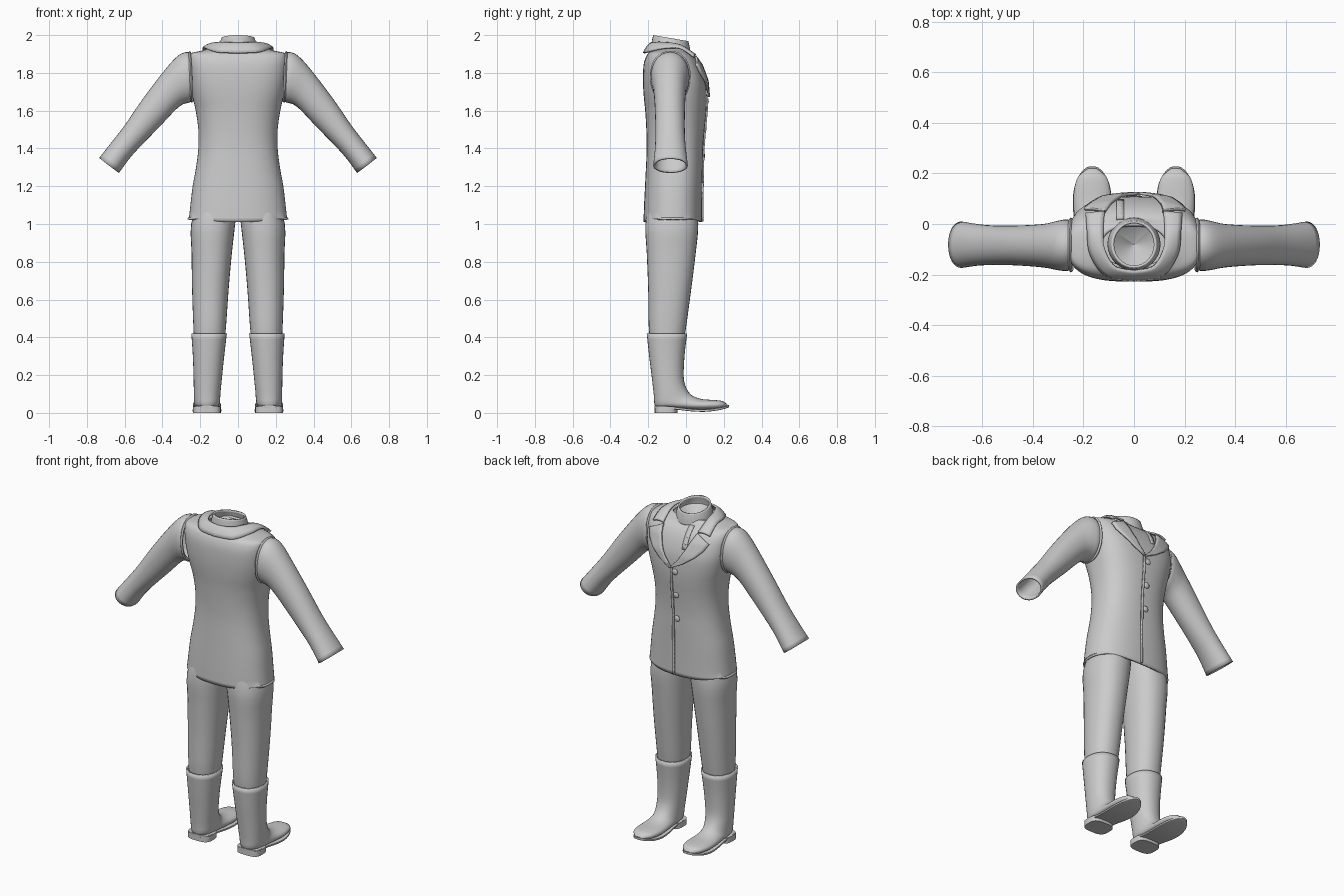
import bpy, bmesh, math
from mathutils import Vector

if "Cube" in bpy.data.objects:
    bpy.data.objects.remove(bpy.data.objects["Cube"])

cloth = bpy.data.materials.new("plain_grey")
cloth.diffuse_color = (0.6, 0.6, 0.6, 1)
cloth.use_nodes = True
cloth.node_tree.nodes["Principled BSDF"].inputs["Base Color"].default_value = cloth.diffuse_color
X, Y = Vector((1, 0, 0)), Vector((0, 1, 0))


def finish(name, bm, thick=0, offset=-1, angle=40):
    bmesh.ops.recalc_face_normals(bm, faces=bm.faces)
    me = bpy.data.meshes.new(name)
    bm.to_mesh(me)
    bm.free()
    me.materials.append(cloth)
    ob = bpy.data.objects.new(name, me)
    bpy.context.collection.objects.link(ob)
    if thick:
        mod = ob.modifiers.new("thickness", "SOLIDIFY")
        mod.thickness, mod.offset = thick, offset
    bpy.ops.object.select_all(action="DESELECT")
    ob.select_set(True)
    bpy.context.view_layer.objects.active = ob
    bpy.ops.object.shade_smooth_by_angle(angle=math.radians(angle))
    return ob


def refine(rows, k=3):
    """Catmull-Rom interpolation between rows of numbers."""
    out = []
    for i in range(len(rows) - 1):
        p0, p1, p2 = rows[max(i - 1, 0)], rows[i], rows[i + 1]
        p3 = rows[min(i + 2, len(rows) - 1)]
        for j in range(k):
            t = j / k
            out.append(tuple(0.5 * (2 * b + (c - a) * t + (2 * a - 5 * b + 4 * c - d) * t * t
                                    + (3 * b - a - 3 * c + d) * t ** 3)
                             for a, b, c, d in zip(p0, p1, p2, p3)))
    return out + [rows[-1]]


def power(v, n):
    return math.copysign(abs(v) ** (2 / n), v)


def tube(name, rows, side, seg=32, caps=(False, False), thick=0, hem=0, k=3):
    """Loft of superellipses; row = point A, point B, half width, exponent."""
    bm = bmesh.new()
    rings = []
    for i, r in enumerate(refine(rows, k)):
        a, b = Vector(r[0:3]), Vector(r[3:6])
        ring = []
        for j in range(seg):
            t = 2 * math.pi * j / seg
            s = power(math.sin(t), r[7])
            p = (a + b) / 2 + (b - a) / 2 * power(math.cos(t), r[7]) + side * r[6] * s
            if i == 0:
                p.z += hem * s * s
            ring.append(bm.verts.new(p))
        rings.append(ring)
    for r, q in zip(rings, rings[1:]):
        for j in range(seg):
            bm.faces.new((r[j], r[(j + 1) % seg], q[(j + 1) % seg], q[j]))
    if caps[0]:
        bm.faces.new(rings[0])
    if caps[1]:
        bm.faces.new(rings[-1])
    return finish(name, bm, thick)


def sheet(name, rows, thick):
    """Thin panel from a grid of points."""
    bm = bmesh.new()
    grid = [[bm.verts.new(p) for p in r] for r in rows]
    for r, q in zip(grid, grid[1:]):
        for j in range(len(r) - 1):
            bm.faces.new((r[j], r[j + 1], q[j + 1], q[j]))
    return finish(name, bm, thick, 0)


# Jacket body: height, half width, back, front, exponent
body = [(1.01, .262, -.225, .085, 2.4), (1.1, .252, -.222, .085, 2.4), (1.2, .24, -.217, .086, 2.4),
        (1.3, .222, -.212, .088, 2.4), (1.4, .21, -.208, .09, 2.4), (1.5, .21, -.21, .098, 2.4),
        (1.6, .224, -.216, .108, 2.5), (1.68, .242, -.224, .11, 2.7), (1.76, .256, -.228, .103, 2.9),
        (1.84, .262, -.225, .075, 3), (1.885, .26, -.212, .045, 3), (1.905, .248, -.198, .02, 2.8),
        (1.918, .19, -.188, .012, 2.4), (1.935, .13, -.175, .0, 2.2)]
tube("jacket_body", [(0, b, z, 0, f, z, w, n) for z, w, b, f, n in body], X,
     seg=56, thick=.012, hem=.025)


def front(x, z, lift):
    """Point on the jacket front, lifted off the cloth."""
    for p, q in zip(body, body[1:]):
        if z <= q[0] or q is body[-1]:
            t = (z - p[0]) / (q[0] - p[0])
            _, w, b, f, n = [u + (v - u) * t for u, v in zip(p, q)]
            y = (b + f) / 2 + (f - b) / 2 * max(0, 1 - abs(x / w) ** n) ** (1 / n)
            return Vector((x, y + lift, z))


# Buttoned edge of the jacket
sheet("front_edge", [[front(x, 1.013 + .667 * i / 24, .004) for x in (.014, .02, .026)]
                     for i in range(25)], .008)


def button(name, x, z, r):
    bm = bmesh.new()
    p, q = front(x, z - .01, 0), front(x, z + .01, 0)
    up = (q - p).normalized()
    rot = X.cross(up).to_track_quat("Z", "Y").to_matrix().to_4x4()
    bmesh.ops.create_uvsphere(bm, u_segments=16, v_segments=8, radius=r)
    bmesh.ops.scale(bm, vec=(1, 1, .4), verts=bm.verts)
    bmesh.ops.transform(bm, matrix=rot, verts=bm.verts)
    bmesh.ops.translate(bm, vec=front(x, z, .004), verts=bm.verts)
    finish(name, bm)


for i in range(3):
    button("jacket_button", -.005, 1.65 - .145 * i, .018)
    button("shirt_button", -.055, 1.895 - .035 * i, .009)

# Shirt placket and neckband with its funnel lining
sheet("shirt_placket", [[front(x, 1.79 + .02 * i, .003) for x in (-.07, -.055, -.04)]
                        for i in range(7)], .005)
tube("shirt_neckband", [(0, -.185, 1.92, 0, .025, 1.90, .105, 2), (0, -.182, 1.96, 0, .02, 1.935, .1, 2),
                        (0, -.174, 2.0, 0, .012, 1.968, .088, 2)], X, thick=.01)
tube("neck_lining", [(0, -.17, 1.95, 0, .01, 1.93, .09, 2),
                     (0, -.082, 1.86, 0, -.078, 1.86, .002, 2)], X, k=1, caps=(False, True))

# Turned-down collar, from the middle of the back to the notch
collar = [(0, -.185, 1.957, 0, -.224, 1.905), (.075, -.168, 1.96, .11, -.205, 1.91),
          (.115, -.1, 1.958, .172, -.12, 1.93), (.122, -.03, 1.943, .184, -.03, 1.93),
          (.116, .05, 1.893, .19, .042, 1.885)]
half = refine(collar, 5)
full = [(-r[0], r[1], r[2], -r[3], r[4], r[5]) for r in half[:0:-1]] + half
rows = []
for r in full:
    a, b = Vector(r[:3]), Vector(r[3:])
    rows.append([a.lerp(b, t / 4) + Vector((0, 0, .008 * math.sin(math.pi * t / 4))) for t in range(5)])
sheet("jacket_collar", rows, .01)

# Lapels: inner x, z and outer x, z
lapel = [(.114, 1.888, .155, 1.868), (.11, 1.873, .2, 1.845), (.098, 1.84, .182, 1.805),
         (.078, 1.79, .14, 1.76), (.045, 1.73, .075, 1.712), (.0, 1.678, .003, 1.672)]
for s in (-1, 1):
    rows = []
    for i in range(21):
        u = i / 4
        k = min(int(u), 4)
        a, b, c, d = [p + (q - p) * (u - k) for p, q in zip(lapel[k], lapel[k + 1])]
        shift = .02 * u / 5
        rows.append([front(s * (a + (c - a) * j / 5) + shift, b + (d - b) * j / 5, .011)
                     for j in range(6)])
    sheet("lapel", rows, .012)

# Sleeves: top x, z, bottom x, z, back, front
sleeve = [(.25, 1.905, .24, 1.65, -.18, .012), (.275, 1.91, .262, 1.642, -.186, .018),
          (.315, 1.893, .295, 1.632, -.182, .012), (.38, 1.825, .335, 1.6, -.172, .0),
          (.5, 1.668, .415, 1.515, -.164, -.006), (.6, 1.523, .505, 1.423, -.162, -.006),
          (.67, 1.432, .57, 1.352, -.165, .0), (.735, 1.35, .63, 1.27, -.174, .01)]
for s in (-1, 1):
    rows = []
    for a, b, c, d, lo, hi in sleeve:
        m = (lo + hi) / 2
        rows.append((s * a, m, b, s * c, m, d, (hi - lo) / 2, 2.1))
    tube("sleeve", rows, Y, thick=.01)
    # Raised seam around the armhole
    tube("armhole_seam", [(s * .248, -.083, 1.908, s * .236, -.083, 1.648, .102, 2.2),
                          (s * .255, -.083, 1.916, s * .245, -.083, 1.642, .108, 2.2),
                          (s * .262, -.083, 1.908, s * .252, -.083, 1.648, .1, 2.2)], Y)

# Trouser legs: height, inner x, outer x, back, front
leg = [(1.15, .0, .2, -.19, .05), (1.0, .015, .248, -.215, .065), (.85, .032, .246, -.208, .052),
       (.65, .05, .243, -.2, .027), (.45, .064, .236, -.197, .0), (.36, .075, .23, -.185, -.015)]
# Boot upper: back/bottom y, z, front/top y, z, centre x, half width
boot = [(-.208, .42, .006, .42, .153, .094), (-.195, .3, -.008, .3, .156, .083),
        (-.18, .18, -.012, .19, .16, .075), (-.17, .09, .0, .135, .163, .071),
        (-.163, .035, .025, .098, .164, .069), (-.12, .025, .055, .081, .165, .069),
        (-.04, .02, .085, .073, .165, .071), (.03, .016, .115, .07, .165, .074),
        (.1, .014, .15, .068, .165, .073), (.17, .018, .195, .062, .165, .058),
        (.218, .028, .22, .042, .165, .018)]
# Sole: y, bottom z, half width
sole = [(-.166, .026, .03), (-.15, .024, .058), (-.11, .024, .07), (-.04, .016, .068), (.03, .008, .074),
        (.1, .006, .077), (.16, .012, .067), (.2, .02, .047), (.222, .027, .025), (.228, .03, .008)]
for s in (-1, 1):
    tube("trouser_leg", [(s * (a + b) / 2, lo, z, s * (a + b) / 2, hi, z, (b - a) / 2, 2.2)
                         for z, a, b, lo, hi in leg], X, caps=(True, True))
    tube("boot", [(s * c, a, z, s * c, b, w, h, 2.2) for a, z, b, w, c, h in boot], X,
         caps=(False, True), thick=.008)
    tube("boot_sole", [(s * .165, y, z, s * .165, y, z + .013, h, 8) for y, z, h in sole], X,
         seg=24, caps=(True, True))
    tube("boot_heel", [(s * .165, -.166, z, s * .165, -.045, z, .074, 3.2) for z in (0, .034)], X,
         k=1, caps=(True, True))
